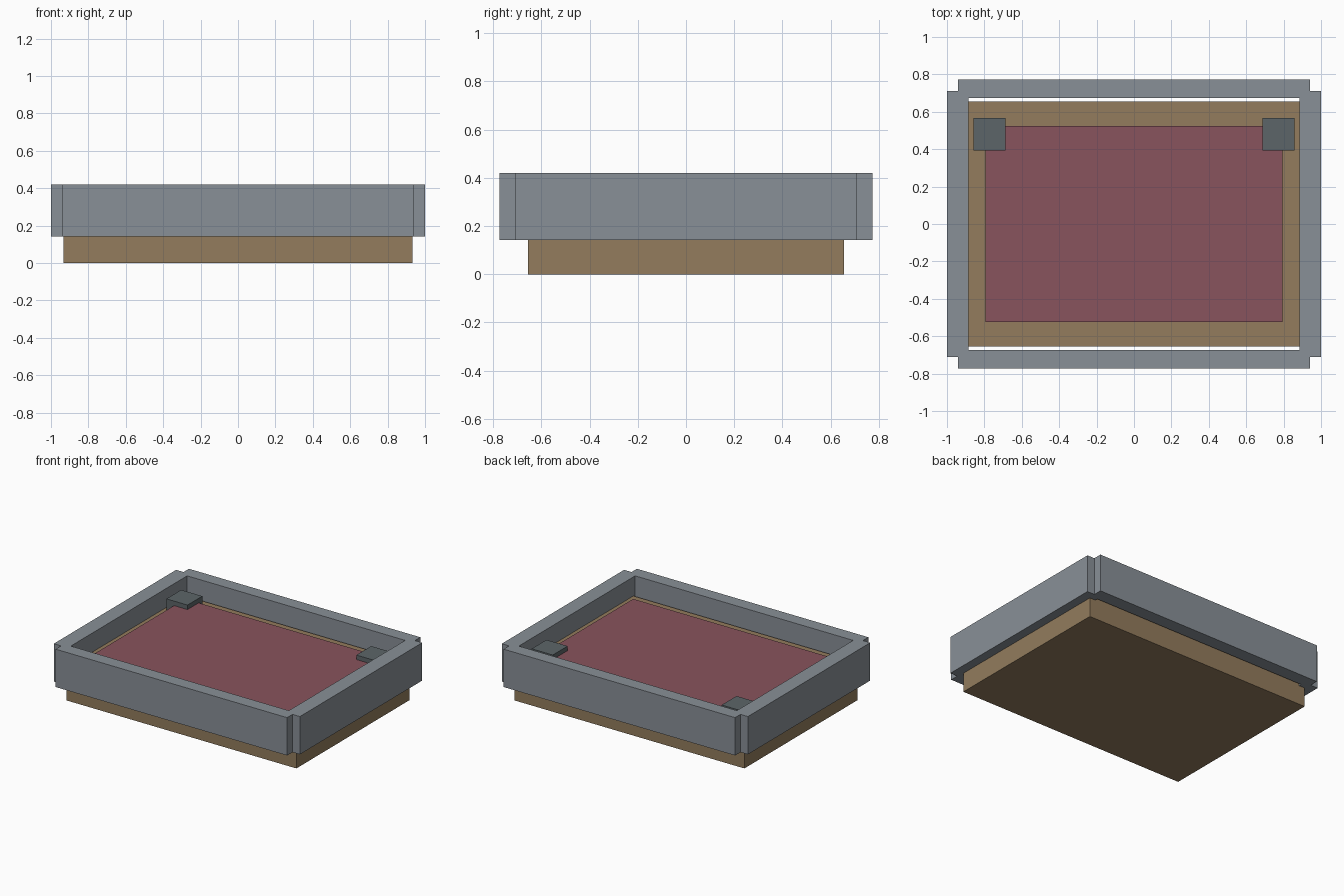
import bpy

if "Cube" in bpy.data.objects:
    bpy.data.objects.remove(bpy.data.objects["Cube"])


def material(name, srgb):
    lin = [((c / 255 + 0.055) / 1.055) ** 2.4 for c in srgb]
    m = bpy.data.materials.new(name)
    m.diffuse_color = (*lin, 1.0)
    m.use_nodes = True
    m.node_tree.nodes["Principled BSDF"].inputs["Base Color"].default_value = m.diffuse_color
    return m


grey = material("grey_rail", (137, 144, 151))
brown = material("brown_base", (147, 124, 93))
red = material("dull_red", (136, 83, 93))
dark = material("dark_grey", (92, 101, 104))


def box(name, x, y, z, mat):
    """Box from (min, max) ranges on each axis."""
    bpy.ops.mesh.primitive_cube_add(
        size=1, location=[(a + b) / 2 for a, b in (x, y, z)])
    ob = bpy.context.object
    ob.name = name
    ob.scale = [b - a for a, b in (x, y, z)]
    bpy.ops.object.transform_apply(location=False, rotation=False, scale=True)
    ob.data.materials.append(mat)
    return ob


# Base slab and raised panel
box("base", (-0.933, 0.933), (-0.655, 0.655), (0, 0.28), brown)
box("panel", (-0.795, 0.795), (-0.523, 0.523), (0.28, 0.333), red)

# Surrounding rails
rail_z = (0.142, 0.42)
for side, name in ((-1, "front_rail"), (1, "back_rail")):
    box(name, (-0.94, 0.94), sorted((side * 0.675, side * 0.773)), rail_z, grey)
for side, name in ((-1, "left_rail"), (1, "right_rail")):
    box(name, sorted((side * 0.886, side * 1.0)), (-0.71, 0.71), rail_z, grey)

# Corner blocks at the back
for side, name in ((-1, "left_block"), (1, "right_block")):
    box(name, sorted((side * 0.686, side * 0.858)), (0.394, 0.566), (0.28, 0.366), dark)
